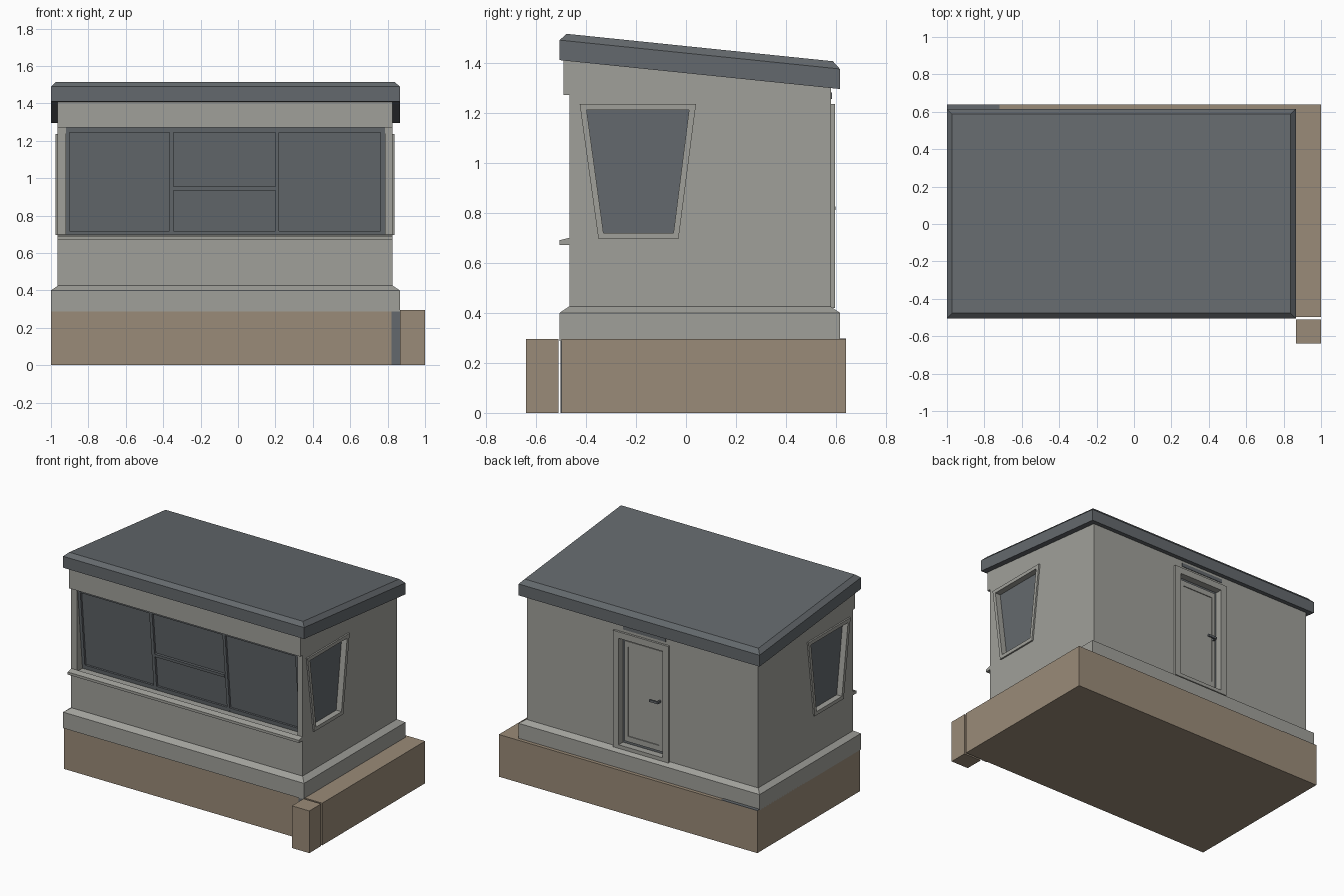
import bpy, bmesh

cube = bpy.data.objects.get("Cube")
if cube:
    bpy.data.objects.remove(cube, do_unlink=True)


def material(name, rgb):
    lin = [(c / 255 / 12.92 if c < 11 else ((c / 255 + 0.055) / 1.055) ** 2.4) for c in rgb]
    m = bpy.data.materials.new(name)
    m.use_nodes = True
    m.diffuse_color = (*lin, 1)
    m.node_tree.nodes["Principled BSDF"].inputs["Base Color"].default_value = (*lin, 1)
    return m


GREY = material("wall grey", (160, 160, 154))
SLATE = material("slate", (100, 105, 109))
STONE = material("base brown", (154, 139, 120))


def loft(name, rings, mat, closed=False):
    """Skin equal-length point rings; cap the ends, or join last to first."""
    bm = bmesh.new()
    vs = [[bm.verts.new(p) for p in r] for r in rings]
    n = len(vs[0])
    pairs = list(zip(vs, vs[1:] + ([vs[0]] if closed else [])))
    for a, b in pairs:
        for i in range(n):
            j = (i + 1) % n
            bm.faces.new((a[i], a[j], b[j], b[i]))
    if not closed:
        bm.faces.new(vs[0])
        bm.faces.new(vs[-1])
    bmesh.ops.recalc_face_normals(bm, faces=bm.faces)
    me = bpy.data.meshes.new(name)
    bm.to_mesh(me)
    bm.free()
    me.materials.append(mat)
    ob = bpy.data.objects.new(name, me)
    bpy.context.collection.objects.link(ob)
    return ob


def place(pts, axis, d):
    return [(d, p, q) if axis == "x" else (p, d, q) for p, q in pts]


def prism(name, pts, axis, a, b, mat):
    return loft(name, [place(pts, axis, a), place(pts, axis, b)], mat)


def frame(name, outer, inner, axis, a, b, mat):
    rings = [place(outer, axis, a), place(outer, axis, b), place(inner, axis, b), place(inner, axis, a)]
    return loft(name, rings, mat, closed=True)


def rect(u0, u1, v0, v1):
    return [(u0, v0), (u1, v0), (u1, v1), (u0, v1)]


def box(name, x0, x1, y0, y1, z0, z1, mat):
    return prism(name, rect(x0, x1, z0, z1), "y", y0, y1, mat)


def cut(target, cutter):
    mod = target.modifiers.new("opening", "BOOLEAN")
    mod.object, mod.operation, mod.solver = cutter, "DIFFERENCE", "EXACT"
    bpy.context.view_layer.objects.active = target
    bpy.ops.object.modifier_apply(modifier=mod.name)
    bpy.data.objects.remove(cutter, do_unlink=True)


# Outer and wall footprints
X0, X1, Y0, Y1 = -1.0, 0.865, -0.505, 0.615
WX0, WX1, WY0, WY1 = -0.965, 0.825, -0.465, 0.58
CX = (WX0 + WX1) / 2


def slab(inset, z, slope=0.0):
    return [(x, y, z - slope * (y - Y0)) for x, y in
            rect(X0 + inset, X1 - inset, Y0 + inset, Y1 - inset)]


# Base, corner block and plinth
box("base", -1, 1, -0.497, 0.64, 0, 0.295, STONE)
box("corner_block", 0.865, 1, -0.64, -0.51, 0, 0.295, STONE)
box("base_front_patch", 0.82, 0.865, -0.502, -0.497, 0, 0.288, SLATE)
box("base_ledge_patch", -1, -0.72, 0.612, 0.64, 0.295, 0.298, SLATE)
loft("plinth", [slab(0, 0.288), slab(0, 0.40), slab(0.037, 0.425)], GREY)

# Roof
loft("roof", [slab(0, 1.41, 0.103), slab(0, 1.49, 0.103), slab(0.028, 1.518, 0.103)], SLATE)

# Walls with openings
walls = prism("walls", [(WY0, 0.4), (WY1, 0.4), (WY1, 1.32), (WY0, 1.43)], "x", WX0, WX1, GREY)
prism("front_fascia", [(-0.49, 1.27), (WY0, 1.27), (WY0, 1.43), (-0.49, 1.43)], "x", WX0, WX1, GREY)
prism("front_sill", [(-0.505, 0.672), (WY0, 0.672), (WY0, 0.70), (-0.505, 0.69)], "x", WX0, WX1, GREY)


def glass_y(z):
    return -0.385 - 0.055 * (z - 0.69) / 0.58


def leaning(name, x0, x1, z0, z1, depth, mat):
    a, b = glass_y(z0), glass_y(z1)
    return prism(name, [(a - depth, z0), (a, z0), (b, z1), (b - depth, z1)], "x", x0, x1, mat)


# Leaning front window
GX0, GX1, GZ0, GZ1 = -0.92, 0.785, 0.69, 1.27
cut(walls, leaning("front_cutter", GX0, GX1, GZ0, GZ1, 0.3, GREY))
leaning("front_glass", GX0, GX1, GZ0, GZ1, 0.005, SLATE)
for i, (x0, x1) in enumerate([(GX0, -0.9), (-0.367, -0.345), (0.2, 0.22), (0.762, GX1)]):
    leaning(f"front_mullion_{i}", x0, x1, GZ0, GZ1, 0.02, SLATE)
for i, (z0, z1) in enumerate([(GZ0, 0.718), (1.243, GZ1)]):
    leaning(f"front_rail_{i}", GX0, GX1, z0, z1, 0.0195, SLATE)
leaning("hatch_rail", -0.345, 0.2, 0.935, 0.955, 0.024, SLATE)

# Tapered side windows
outer = [(-0.35, 0.695), (-0.03, 0.695), (0.04, 1.235), (-0.425, 1.235)]
inner = [(-0.33, 0.72), (-0.05, 0.72), (0.012, 1.21), (-0.397, 1.21)]
for side, s in (("left", 1), ("right", -1)):
    def off(d):
        return CX + s * ((WX1 - WX0) / 2 + d)
    cut(walls, prism("side_cutter", inner, "x", off(-0.035), off(0.1), GREY))
    prism(side + "_window_glass", inner, "x", off(-0.036), off(-0.03), SLATE)
    frame(side + "_window_frame", outer, inner, "x", off(-0.002), off(0.011), GREY)

# Back door
DX0, DX1, DZ0, DZ1 = -0.235, 0.105, 0.445, 1.19
cut(walls, box("door_cutter", DX0, DX1, 0.54, 0.7, DZ0, DZ1, GREY))
box("door_surround", DX0, DX1, 0.538, 0.546, DZ0, DZ1, SLATE)
frame("door_frame", rect(-0.28, 0.15, 0.42, 1.235), rect(DX0, DX1, DZ0, DZ1), "y", 0.578, 0.595, GREY)
leaf = rect(DX0 + 0.022, DX1 - 0.022, DZ0 + 0.022, DZ1 - 0.022)
panel = rect(DX0 + 0.05, DX1 - 0.05, DZ0 + 0.06, DZ1 - 0.06)
frame("door_leaf", leaf, panel, "y", 0.545, 0.562, GREY)
prism("door_panel", panel, "y", 0.545, 0.556, GREY)
box("handle_stem", -0.2, -0.188, 0.56, 0.59, 0.81, 0.825, SLATE)
box("handle_bar", -0.2, -0.13, 0.585, 0.597, 0.81, 0.825, SLATE)
box("door_head_strip", -0.25, 0.08, 0.578, 0.584, 1.255, 1.28, SLATE)
